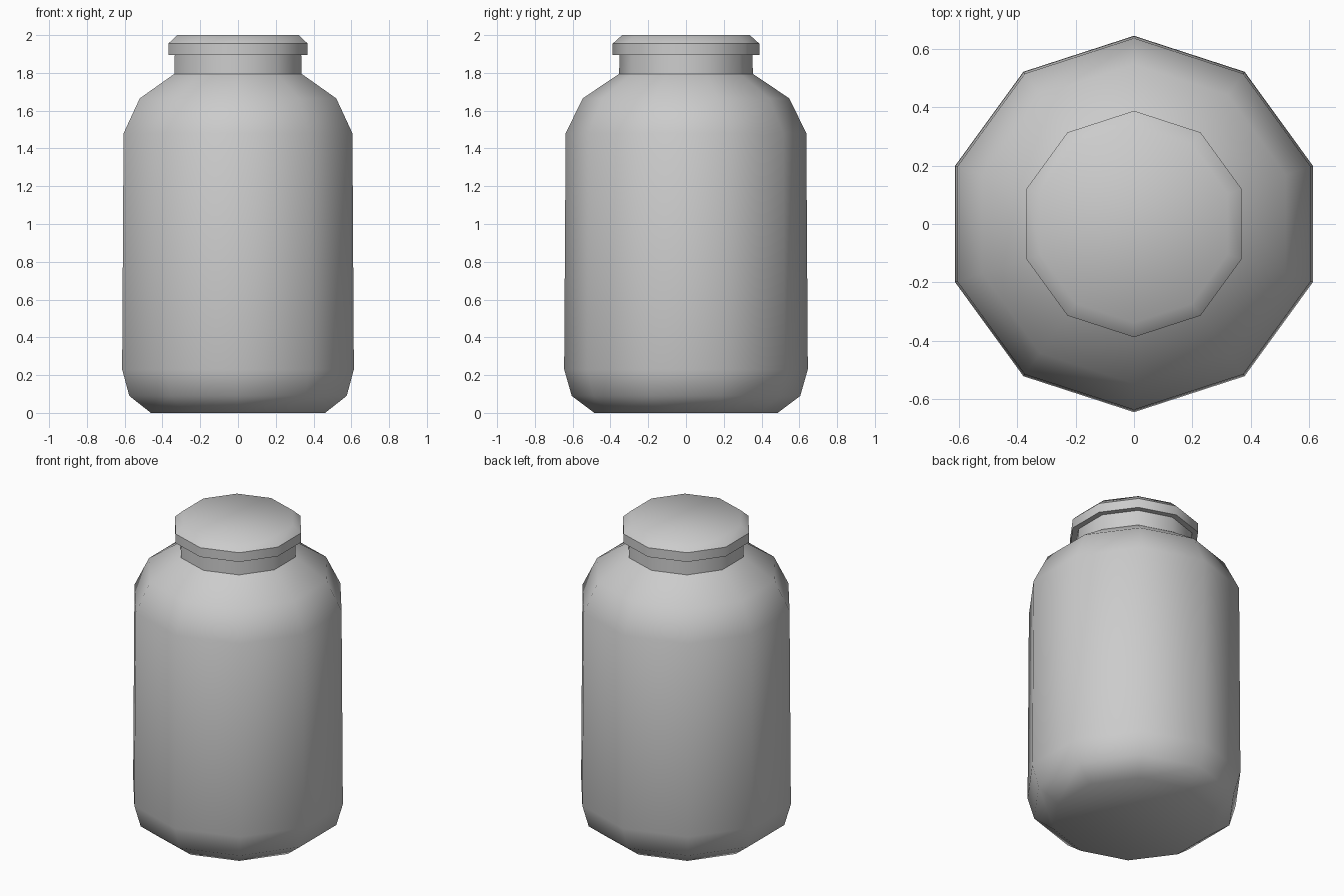
import bpy, bmesh, math

if "Cube" in bpy.data.objects:
    bpy.data.objects.remove(bpy.data.objects["Cube"])

SIDES = 10


def lathe(name, profile, cap_bottom=False, cap_top=False):
    """Revolve (radius, z) points into a ten-sided shell, corners on the y axis."""
    bm = bmesh.new()
    rings = []
    for r, z in profile:
        ring = []
        for i in range(SIDES):
            a = math.pi / 2 + 2 * math.pi * i / SIDES
            ring.append(bm.verts.new((r * math.cos(a), r * math.sin(a), z)))
        rings.append(ring)
    for low, high in zip(rings, rings[1:]):
        for i in range(SIDES):
            j = (i + 1) % SIDES
            bm.faces.new((low[i], low[j], high[j], high[i]))
    if cap_bottom:
        bm.faces.new(rings[0][::-1])
    if cap_top:
        bm.faces.new(rings[-1])
    mesh = bpy.data.meshes.new(name)
    bm.to_mesh(mesh)
    bm.free()
    obj = bpy.data.objects.new(name, mesh)
    bpy.context.collection.objects.link(obj)
    bpy.ops.object.select_all(action='DESELECT')
    obj.select_set(True)
    bpy.context.view_layer.objects.active = obj
    bpy.ops.object.shade_smooth_by_angle(angle=math.radians(45))
    return obj


# Jar body: chamfered base, tall wall, sloping shoulder, short neck
lathe("jar_body", [
    (0.485, 0.0), (0.605, 0.09), (0.645, 0.23), (0.637, 1.48),
    (0.547, 1.665), (0.354, 1.795), (0.352, 1.895),
], cap_bottom=True)

# Lid: overhanging rim with a bevelled top
lathe("lid", [
    (0.352, 1.895), (0.388, 1.895), (0.388, 1.955), (0.338, 2.0),
], cap_top=True)
